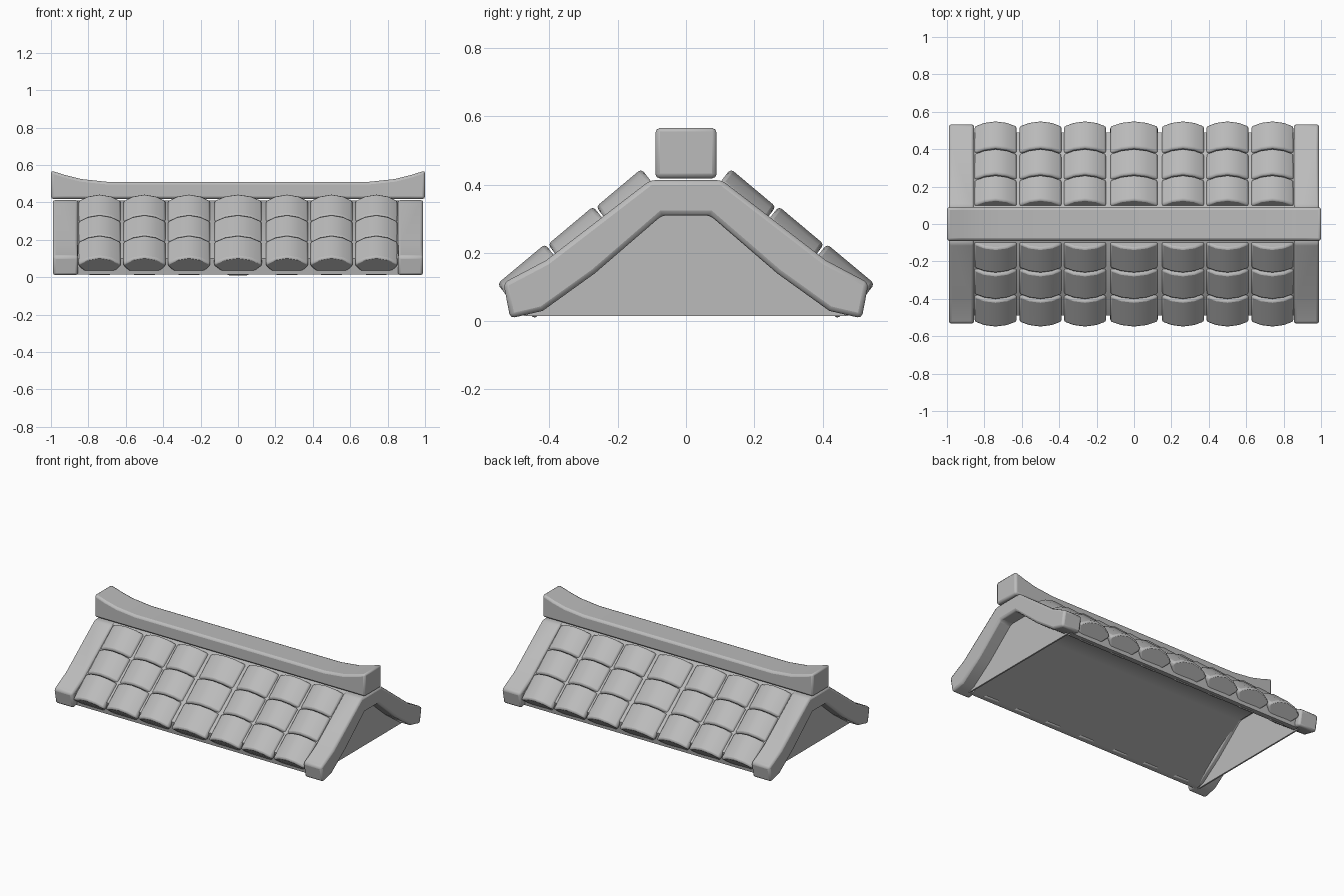
import bpy
import bmesh

if "Cube" in bpy.data.objects:
    bpy.data.objects.remove(bpy.data.objects["Cube"], do_unlink=True)

grey = bpy.data.materials.new("stone_grey")
grey.use_nodes = True
grey.diffuse_color = (0.5, 0.5, 0.5, 1)
grey.node_tree.nodes["Principled BSDF"].inputs["Base Color"].default_value = (0.5, 0.5, 0.5, 1)


def loft(name, rings, bevel=0.0, mirror=(False, False), segments=2, capped=True):
    """Skin matching closed rings of points, cap the ends and round the edges."""
    bm = bmesh.new()
    loops = [[bm.verts.new(p) for p in ring] for ring in rings]
    for a, b in zip(loops, loops[1:]):
        for i in range(len(a)):
            j = (i + 1) % len(a)
            bm.faces.new((a[i], a[j], b[j], b[i]))
    if capped:
        bm.faces.new(loops[0])
        bm.faces.new(loops[-1])
    bmesh.ops.recalc_face_normals(bm, faces=bm.faces)
    mesh = bpy.data.meshes.new(name)
    bm.to_mesh(mesh)
    bm.free()
    obj = bpy.data.objects.new(name, mesh)
    bpy.context.collection.objects.link(obj)
    mesh.materials.append(grey)
    if bevel:
        mod = obj.modifiers.new("round_edges", "BEVEL")
        mod.width = bevel
        mod.segments = segments
        mod.limit_method = "ANGLE"
        mod.angle_limit = 0.6
    if any(mirror):
        mod = obj.modifiers.new("mirror", "MIRROR")
        mod.use_axis = (mirror[0], mirror[1], False)
        mod.use_mirror_merge = False
    bpy.ops.object.select_all(action="DESELECT")
    obj.select_set(True)
    bpy.context.view_layer.objects.active = obj
    bpy.ops.object.shade_smooth_by_angle(angle=0.7)
    return obj


def symmetric(half):
    """Complete a half profile, given from the outer top to the inner top."""
    return half + [(-y, z) for y, z in reversed(half)]


def extrude_x(name, profile, x0, x1, **kw):
    return loft(name, [[(x, y, z) for y, z in profile] for x in (x0, x1)], **kw)


# Bent end frames with kicked-out feet
frame = symmetric([(0.105, 0.413), (0.41, 0.178), (0.535, 0.112), (0.515, 0.008),
                   (0.42, 0.03), (0.267, 0.14), (0.07, 0.31)])
extrude_x("end_frame", frame, 0.855, 0.99, bevel=0.014, mirror=(True, False))

# Roof deck beneath the tiles, open below
deck = symmetric([(0.09, 0.41), (0.49, 0.1), (0.475, 0.015), (0.44, 0.015), (0.07, 0.305)])
extrude_x("roof_deck", deck, -0.88, 0.88)

# Gable walls recessed in the frames
gable = symmetric([(0.08, 0.33), (0.47, 0.015)])
extrude_x("gable_wall", gable, 0.89, 0.9, mirror=(True, False))

# Ridge beam with upswept ends
tops = [(1.0, 0.57), (0.92, 0.545), (0.84, 0.525), (0.7, 0.51)]
stations = [(-x, z) for x, z in tops] + tops[::-1]
loft("ridge_beam", [[(x, -0.09, 0.418), (x, 0.09, 0.418), (x, 0.09, z), (x, -0.09, z)]
                    for x, z in stations], bevel=0.014)


def on_slope(x, along, out):
    """Place a point by distance down the slope and height above it."""
    return (x, -(0.105 + along * 0.788 + out * 0.615), 0.413 - along * 0.615 + out * 0.788)


def tile(name, x, half, start, end, is_eave):
    rings = []
    for along, lift in ((start, 0.006), (end, 0.0)):
        deep = is_eave and along == end
        low, narrow, back = (-0.115, 0.055, 0.025) if deep else (-0.04, half * 0.7, 0)
        top = [(f * half, 0.036 - 0.044 * f * f + lift, 0)
               for f in (-1, -0.55, 0, 0.55, 1)]
        base = [(half, -0.03, 0), (narrow, low, back), (-narrow, low, back), (-half, -0.03, 0)]
        rings.append([on_slope(x + dx, along - shift, n) for dx, n, shift in top + base])
    loft(name, rings, bevel=0.011, mirror=(False, True))


# Seven columns of three arched tiles on each slope
rows = [(0.0, 0.173), (0.179, 0.352), (0.358, 0.54)]
for column, x in enumerate((-0.74, -0.5, -0.262, 0, 0.262, 0.5, 0.74)):
    for row, (start, end) in enumerate(rows):
        tile(f"roof_tile_{column + 1}_{row + 1}", x, 0.127 if x == 0 else 0.113,
             start, end, row == len(rows) - 1)
